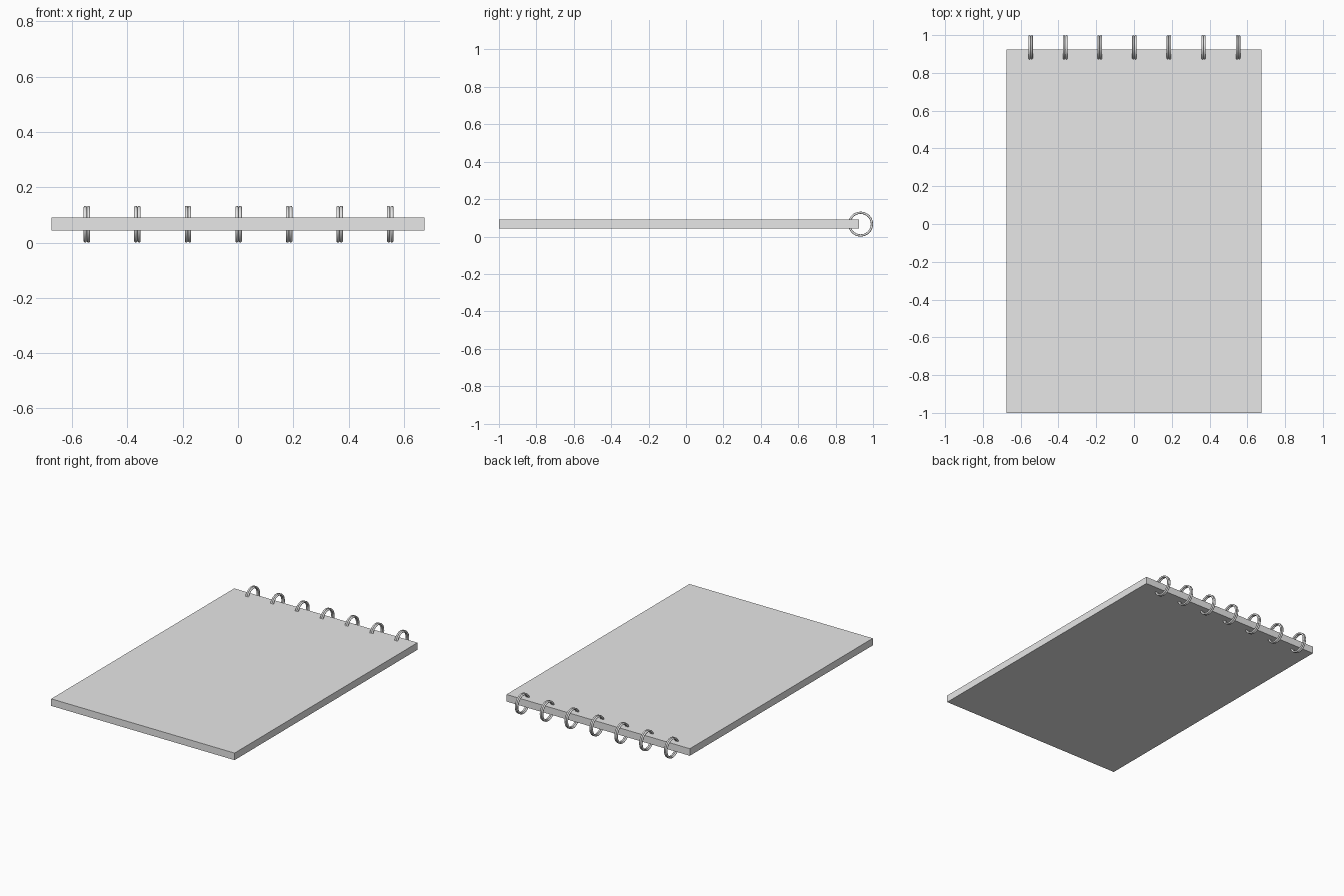
import bpy
from math import pi

cube = bpy.data.objects.get("Cube")
if cube:
    bpy.data.objects.remove(cube, do_unlink=True)

# One plain grey for the whole model
grey = bpy.data.materials.new("light grey")
grey.use_nodes = True
colour = (0.8, 0.8, 0.8, 1)
grey.diffuse_color = colour
grey.node_tree.nodes["Principled BSDF"].inputs["Base Color"].default_value = colour

HALF_W, FRONT, BACK = 0.675, -1.0, 0.924
THICK, MID_Z = 0.047, 0.0665
RING_R, WIRE_R = 0.0605, 0.006
RING_Y = 1 - RING_R - WIRE_R
SPACING = 0.183

# Pad of paper
bpy.ops.mesh.primitive_cube_add(size=1, location=(0, (FRONT + BACK) / 2, MID_Z))
pad = bpy.context.object
pad.name = "paper_pad"
pad.scale = (2 * HALF_W, BACK - FRONT, THICK)
bpy.ops.object.transform_apply(location=False, rotation=False, scale=True)
pad.data.materials.append(grey)

# Double wire rings along the back edge
for i in range(7):
    for side, offset in (("right", -WIRE_R), ("left", WIRE_R)):
        x = (i - 3) * SPACING + 0.002 + offset
        bpy.ops.mesh.primitive_torus_add(
            major_radius=RING_R, minor_radius=WIRE_R,
            major_segments=40, minor_segments=10,
            location=(x, RING_Y, MID_Z), rotation=(0, pi / 2, 0))
        ring = bpy.context.object
        ring.name = f"binding_ring_{i + 1}_{side}"
        ring.data.materials.append(grey)
        bpy.ops.object.shade_smooth()
